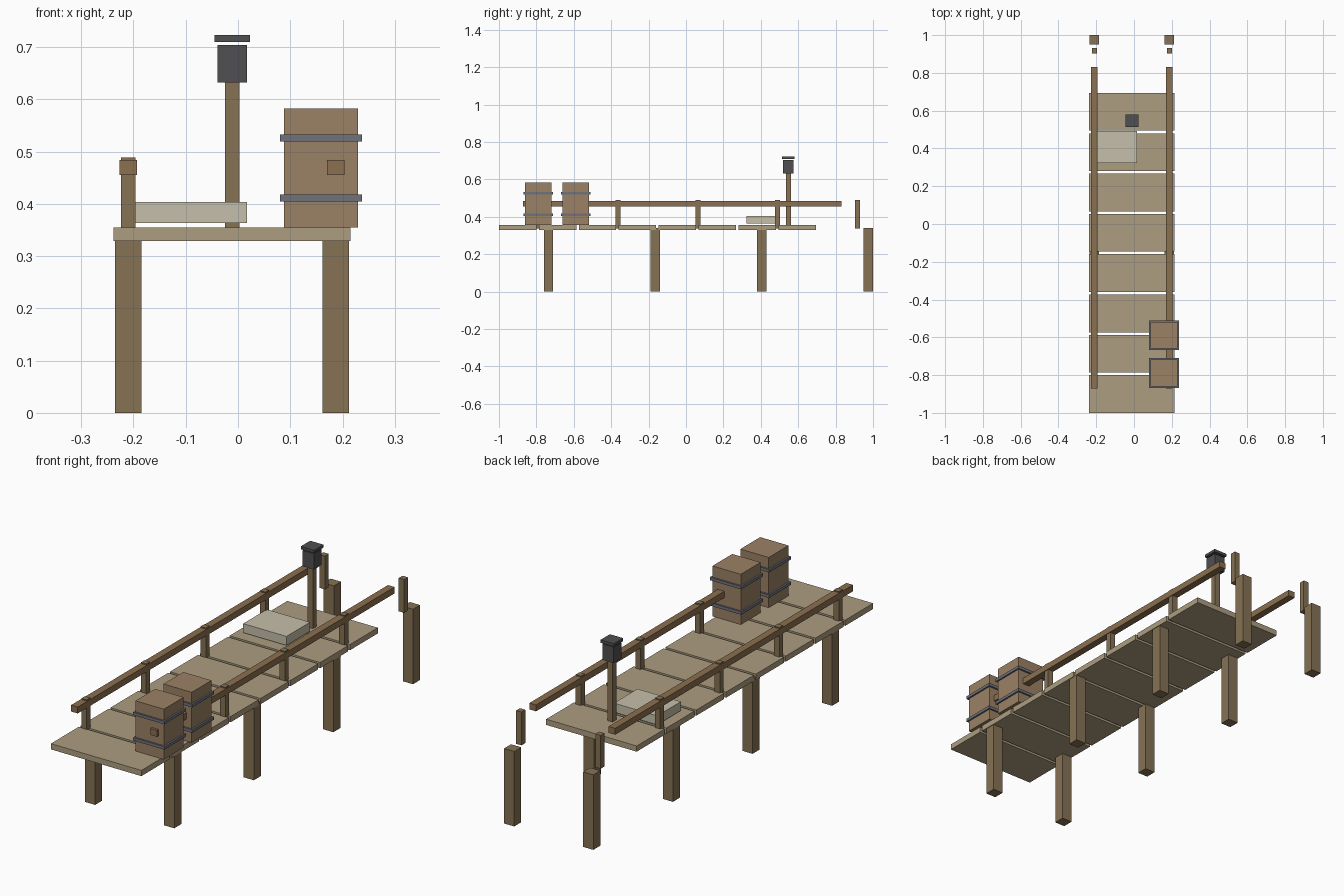
import bpy, bmesh

if "Cube" in bpy.data.objects:
    bpy.data.objects.remove(bpy.data.objects["Cube"])


def material(name, rgb):
    m = bpy.data.materials.new(name)
    m.diffuse_color = (*rgb, 1)
    m.use_nodes = True
    m.node_tree.nodes["Principled BSDF"].inputs["Base Color"].default_value = m.diffuse_color
    return m


PLANK = material("plank_wood", (.42, .34, .22))
PILE = material("pile_wood", (.24, .17, .09))
RAIL = material("rail_wood", (.26, .16, .08))
BARREL = material("barrel_wood", (.33, .22, .13))
BAND = material("band_metal", (.16, .17, .20))
LAMP = material("lantern_metal", (.08, .08, .085))
CANVAS = material("pale_wood", (.56, .52, .40))


def box(name, x, y, z, mat):
    """Flat-faced box from (min, max) pairs on each axis."""
    bm = bmesh.new()
    bmesh.ops.create_cube(bm, size=1)
    size = [b - a for a, b in (x, y, z)]
    bmesh.ops.scale(bm, vec=size, verts=bm.verts)
    me = bpy.data.meshes.new(name)
    bm.to_mesh(me)
    bm.free()
    me.materials.append(mat)
    ob = bpy.data.objects.new(name, me)
    ob.location = [(a + b) / 2 for a, b in (x, y, z)]
    bpy.context.collection.objects.link(ob)
    return ob


def around(c, width):
    return (c - width / 2, c + width / 2)


CX = -0.0115   # centre line of the deck
STEP = 0.2134  # plank spacing

# Deck planks
for i in range(8):
    y = -1 + i * STEP
    box(f"deck_plank_{i + 1}", around(CX, .454), (y, y + .2), (.329, .355), PLANK)

# Piles, railing posts and rails on both sides
for side, s in (("left", -1), ("right", 1)):
    for i in range(4):
        box(f"{side}_pile_{i + 1}", around(CX + s * .1985, .051),
            around(-.735 + i * .57, .05), (0, .34), PILE)
    for i in range(5):
        box(f"{side}_rail_post_{i + 1}", around(CX + s * .1985, .027),
            around(-.79 + i * 2 * STEP, .027), (.338, .489), PILE)
    box(f"{side}_rail", around(CX + s * .1985, .033), (-.872, .831), (.455, .484), RAIL)

# Square barrels with two metal bands each
for i, y in enumerate((-.789, -.589), 1):
    box(f"barrel_{i}", around(.159, .142), around(y, .142), (.355, .583), BARREL)
    for j, z in enumerate((.411, .526), 1):
        box(f"barrel_{i}_band_{j}", around(.159, .157), around(y, .157), around(z, .0135), BAND)

# Pale crate lid on the deck
box("pale_crate", (-.2, .017), (.323, .492), (.363, .404), CANVAS)

# Lantern post, body and cap
box("lantern_post", around(-.011, .027), around(.547, .027), (.353, .634), PILE)
box("lantern_body", around(-.011, .056), around(.547, .056), (.632, .704), LAMP)
box("lantern_cap", around(-.011, .067), around(.547, .067), (.71, .723), LAMP)
